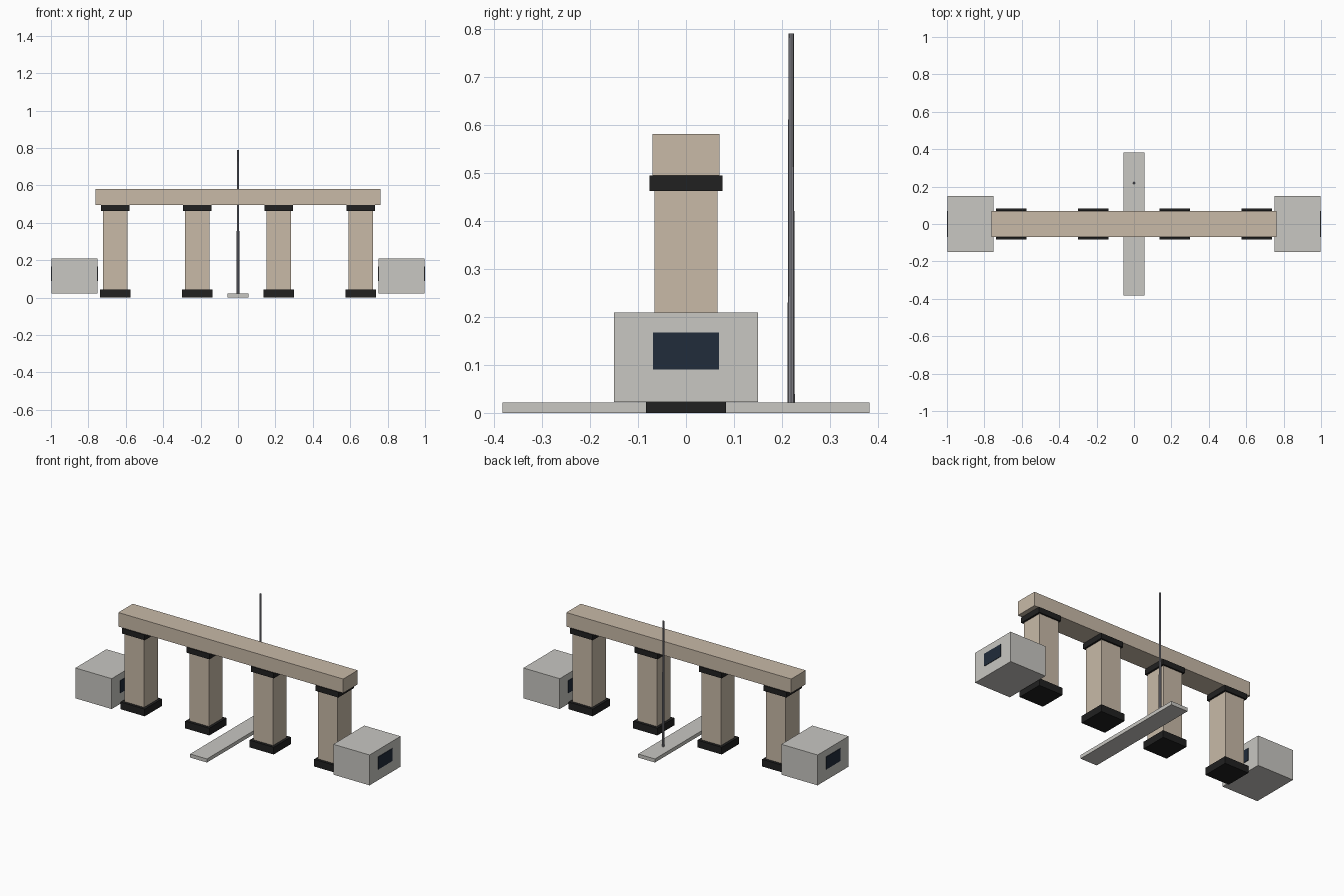
import bpy

default = bpy.data.objects.get("Cube")
if default:
    bpy.data.objects.remove(default, do_unlink=True)


def material(name, r, g, b):
    mat = bpy.data.materials.new(name)
    mat.use_nodes = True
    mat.diffuse_color = (r, g, b, 1)
    bsdf = next(n for n in mat.node_tree.nodes if n.type == 'BSDF_PRINCIPLED')
    bsdf.inputs["Base Color"].default_value = (r, g, b, 1)
    return mat


stone = material("tan stone", 0.58, 0.49, 0.39)
concrete = material("light concrete", 0.58, 0.57, 0.54)
black = material("black trim", 0.015, 0.015, 0.015)
glass = material("dark blue glass", 0.015, 0.025, 0.043)
metal = material("grey metal", 0.26, 0.26, 0.29)


def box(name, mat, x, y, z):
    """Box spanning the (low, high) pairs x, y and z."""
    spans = (x, y, z)
    bpy.ops.mesh.primitive_cube_add(size=1, location=[(a + b) / 2 for a, b in spans])
    obj = bpy.context.object
    obj.name = name
    obj.scale = [b - a for a, b in spans]
    bpy.ops.object.transform_apply(location=False, rotation=False, scale=True)
    obj.data.materials.append(mat)
    return obj


def around(centre, half):
    return (centre - half, centre + half)


# Columns with a foot and a cap
for side, s in (("left", 1), ("right", -1)):
    for place, distance in (("inner", 0.218), ("outer", 0.656)):
        label = f"{side}_{place}_column"
        x = s * distance
        box(label, stone, around(x, 0.066), around(0, 0.066), (0.044, 0.462))
        box(label + "_foot", black, around(x, 0.082), around(0, 0.083), (0, 0.044))
        box(label + "_cap", black, around(x, 0.077), around(0, 0.076), (0.462, 0.495))

# Beam across the columns
box("beam", stone, around(0, 0.762), around(0, 0.07), (0.495, 0.581))

# End huts with a window on the outer and inner walls
for side, s in (("left", 1), ("right", -1)):
    x = s * 0.874
    box(side + "_hut", concrete, around(x, 0.123), around(0, 0.15), (0.023, 0.209))
    for place, t in (("outer", 1), ("inner", -1)):
        box(f"{side}_hut_{place}_window", glass, around(x + s * t * 0.123, 0.003),
            around(0, 0.069), (0.09, 0.167))

# Path slab through the middle opening
box("path_slab", concrete, around(0, 0.057), around(0, 0.382), (0, 0.022))

# Tapered flagpole standing on the slab
bpy.ops.mesh.primitive_cone_add(vertices=8, radius1=0.0076, radius2=0.0055,
                                depth=0.768, location=(0, 0.219, 0.406))
pole = bpy.context.object
pole.name = "flagpole"
pole.data.materials.append(metal)
